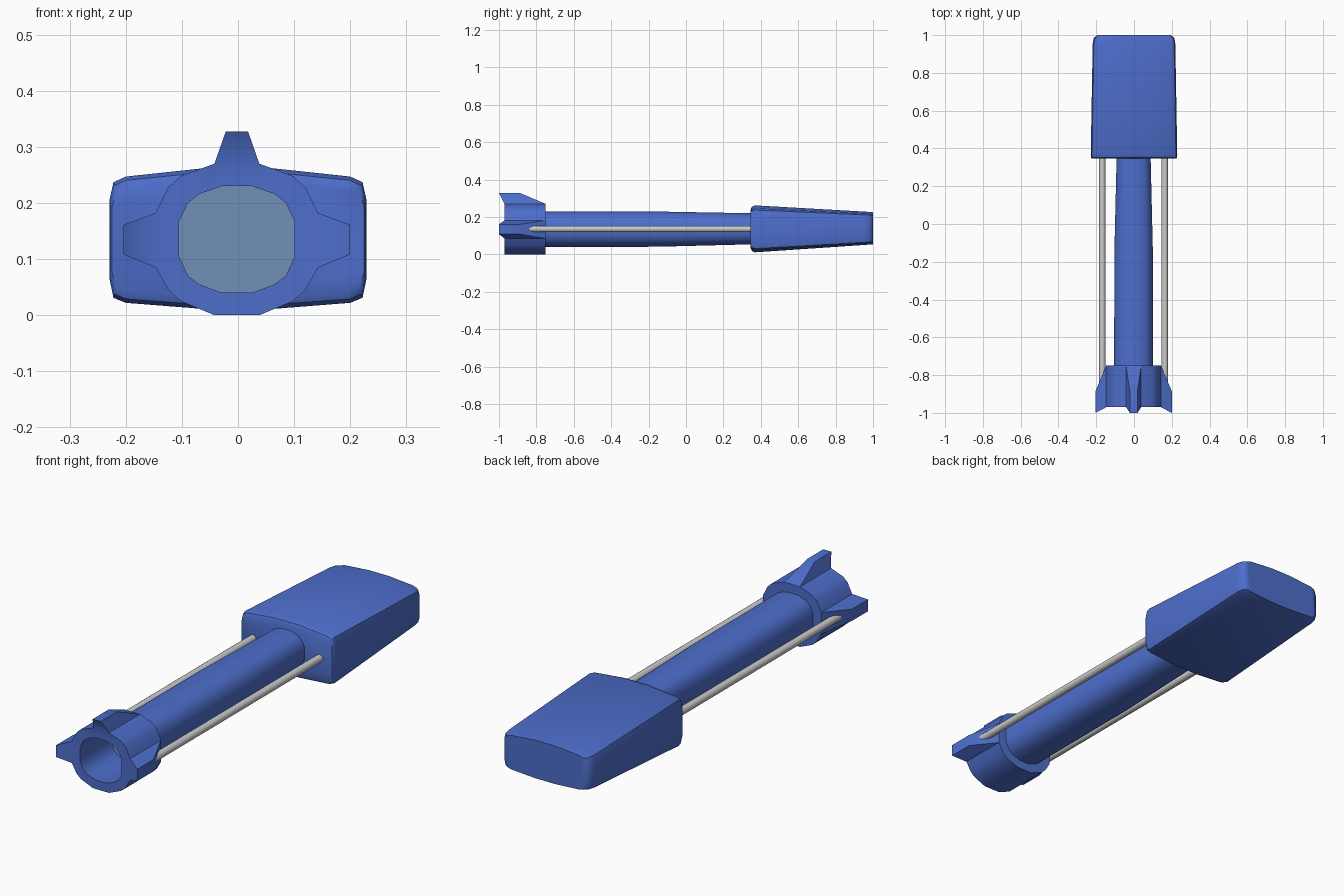
import bpy, bmesh, math

if "Cube" in bpy.data.objects:
    bpy.data.objects.remove(bpy.data.objects["Cube"])

AX = -0.002  # axis of tube and collar


def material(name, rgb):
    m = bpy.data.materials.new(name)
    m.diffuse_color = (*rgb, 1)
    m.use_nodes = True
    m.node_tree.nodes["Principled BSDF"].inputs["Base Color"].default_value = m.diffuse_color
    return m


blue = material("blue", (0.075, 0.155, 0.60))
glass = material("pale_blue", (0.17, 0.28, 0.47))


def finish(bm, name, mat=None, angle=35):
    bmesh.ops.recalc_face_normals(bm, faces=bm.faces)
    mesh = bpy.data.meshes.new(name)
    bm.to_mesh(mesh)
    bm.free()
    ob = bpy.data.objects.new(name, mesh)
    bpy.context.collection.objects.link(ob)
    if mat:
        mesh.materials.append(mat)
    bpy.ops.object.select_all(action='DESELECT')
    ob.select_set(True)
    bpy.context.view_layer.objects.active = ob
    bpy.ops.object.shade_smooth_by_angle(angle=math.radians(angle))
    return ob


def mirrored(half):
    return half + [(-x, z) for x, z in reversed(half)]


def ring(bm, pts, y, sx=1, sz=1, zc=0.0, znew=None, x0=0.0):
    znew = zc if znew is None else znew
    return [bm.verts.new((x0 + x * sx, y, znew + (z - zc) * sz)) for x, z in pts]


def bridge(bm, a, b, skip=()):
    n = len(a)
    for i in range(n):
        if i not in skip:
            j = (i + 1) % n
            bm.faces.new((a[i], a[j], b[j], b[i]))


# Matching 16-point sections, right half listed from bottom to top
collar_pts = mirrored([(.04, 0), (.10, .025), (.122, .045), (.145, .085),
                       (.145, .182), (.122, .228), (.10, .248), (.04, .27)])
bore_pts = mirrored([(.027, .04), (.067, .055), (.087, .07), (.103, .105),
                     (.103, .167), (.087, .2), (.067, .216), (.027, .23)])

# Collar with three fins growing out of its right, top and left facets
bm = bmesh.new()
out_f = ring(bm, collar_pts, -0.97, x0=AX)
out_b = ring(bm, collar_pts, -0.75, x0=AX)
in_f = ring(bm, bore_pts, -0.97, x0=AX)
in_b = ring(bm, bore_pts, -0.75, x0=AX)
fins = {3: [(.202, .108), (.202, .161)],
        7: [(.02, .327), (-.02, .327)],
        11: [(-.202, .161), (-.202, .108)]}
bridge(bm, out_f, out_b, skip=fins)
bridge(bm, out_f, in_f)
bridge(bm, in_f, in_b)
bridge(bm, in_b, out_b)
for i, tip in fins.items():
    f0, f1 = ring(bm, tip, -1.0, x0=AX)
    m0, m1 = ring(bm, tip, -0.885, x0=AX)
    for quad in ((out_f[i], out_f[i + 1], f1, f0), (f0, f1, m1, m0),
                 (m0, m1, out_b[i + 1], out_b[i]),
                 (out_f[i], f0, m0, out_b[i]),
                 (out_f[i + 1], out_b[i + 1], m1, f1)):
        bm.faces.new(quad)
finish(bm, "finned_collar", blue)

# Tube, narrowing slightly toward the housing
bm = bmesh.new()
rings = [ring(bm, bore_pts, y, s, s, .135, .135 + dz, AX)
         for y, s, dz in ((-.75, 1, 0), (-.15, .99, 0), (.37, .87, .002))]
for a, b in zip(rings, rings[1:]):
    bridge(bm, a, b)
bm.faces.new(rings[-1])
finish(bm, "tube", blue, 45)

# Pale disc closing the tube inside the collar
bm = bmesh.new()
bm.faces.new(ring(bm, bore_pts, -0.75, x0=AX))
disc = finish(bm, "lens", glass)

# Housing: crowned, tapered block with softened ends
box_pts = mirrored([(.06, .011), (.2, .022), (.222, .031), (.229, .065),
                    (.229, .205), (.222, .237), (.2, .247), (.06, .262)])
bm = bmesh.new()
rings = [ring(bm, box_pts, y, sx, sz, .137, zn) for y, sx, sz, zn in (
    (.346, .98, .83, .137), (.352, .995, .94, .137), (.368, 1, 1, .137),
    (.955, .955, .71, .14), (.985, .93, .69, .14), (1.0, .85, .68, .14))]
for a, b in zip(rings, rings[1:]):
    bridge(bm, a, b)
bm.faces.new(rings[0])
bm.faces.new(rings[-1])
finish(bm, "housing", blue, 40)

# Grey side rods from the fins to the housing
for side, x in (("left", -.168), ("right", .163)):
    bpy.ops.mesh.primitive_cylinder_add(
        vertices=16, radius=.017, depth=1.22,
        location=(x, -.25, .136), rotation=(math.pi / 2, 0, 0))
    bpy.context.object.name = side + "_rod"
    bpy.ops.object.shade_smooth_by_angle(angle=math.radians(35))
